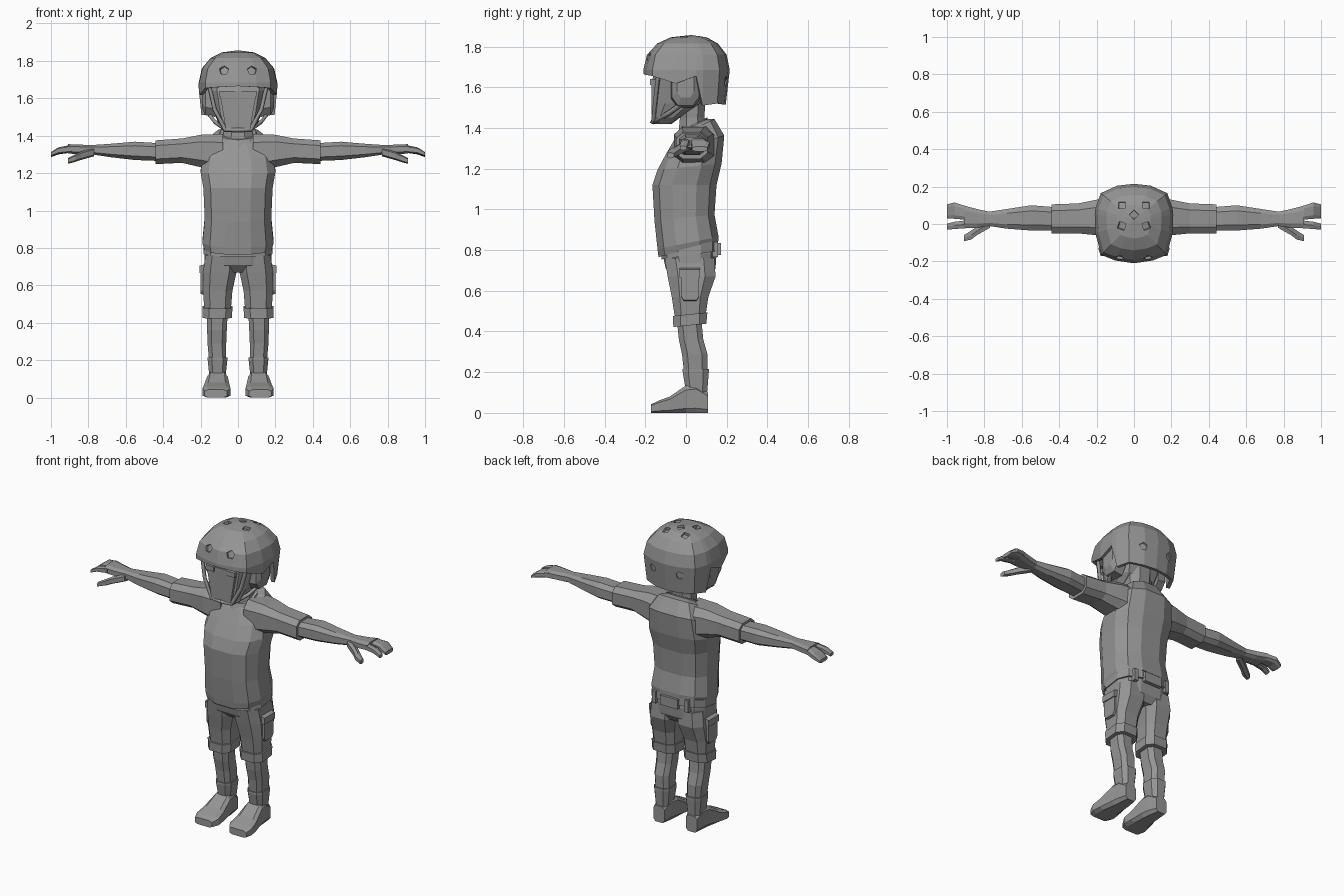
import bpy, bmesh, math
from mathutils import Vector

grey = bpy.data.materials.new("plain grey")
grey.diffuse_color = (0.3, 0.3, 0.3, 1)


def make(name, bm, mirror=False):
    bmesh.ops.recalc_face_normals(bm, faces=bm.faces)
    me = bpy.data.meshes.new(name)
    bm.to_mesh(me)
    bm.free()
    ob = bpy.data.objects.new(name, me)
    bpy.context.collection.objects.link(ob)
    me.materials.append(grey)
    if mirror:
        ob.modifiers.new("mirror", 'MIRROR')
    return ob


def loft(name, axis, rows, n=8, p=0.65, mirror=True):
    """Rows are (position, u0, u1, v0, v1, optional tilt) along an axis."""
    bm = bmesh.new()
    rings = []
    for row in rows:
        t, u0, u1, v0, v1 = row[:5]
        tilt = row[5] if len(row) > 5 else 0
        unit = []
        for i in range(n):
            a = 2 * math.pi * (i + 0.5) / n
            c, s = math.cos(a), math.sin(a)
            unit.append((math.copysign(abs(c) ** p, c), math.copysign(abs(s) ** p, s)))
        mu, mv = max(q[0] for q in unit), max(q[1] for q in unit)
        ring = []
        for c, s in unit:
            u = (u0 + u1) / 2 + c / mu * (u1 - u0) / 2
            dv = s / mv * (v1 - v0) / 2
            v, w = (v0 + v1) / 2 + dv, t + tilt * dv
            co = {'x': (w, u, v), 'y': (u, w, v), 'z': (u, v, w)}[axis]
            ring.append(bm.verts.new(co))
        rings.append(ring)
    for a, b in zip(rings, rings[1:]):
        for i in range(n):
            j = (i + 1) % n
            bm.faces.new((a[i], a[j], b[j], b[i]))
    bm.faces.new(rings[0])
    bm.faces.new(rings[-1])
    return make(name, bm, mirror)


def centred(rows):
    return [(r[0], -r[1]) + tuple(r[1:]) for r in rows]


def box(name, x, y, z, mirror=False):
    return loft(name, 'z', [(z[0], *x, *y), (z[1], *x, *y)], 4, 1, mirror)


def strap(name, pts, r):
    cu = bpy.data.curves.new(name, 'CURVE')
    cu.dimensions = '3D'
    cu.bevel_depth, cu.bevel_resolution, cu.use_fill_caps = r, 0, True
    sp = cu.splines.new('POLY')
    sp.points.add(len(pts) - 1)
    for q, co in zip(sp.points, pts):
        q.co = (*co, 1)
    cu.materials.append(grey)
    ob = bpy.data.objects.new(name, cu)
    bpy.context.collection.objects.link(ob)
    ob.modifiers.new("mirror", 'MIRROR')


# Torso, neck, head
loft("shirt", 'z', centred([
    (.805, .18, -.135, .16, .27), (.835, .19, -.14, .16, .2), (.96, .178, -.155, .14, .1),
    (1.12, .185, -.165, .15, 0), (1.21, .2, -.14, .175, .1), (1.32, .185, -.095, .188, .3),
    (1.395, .13, -.055, .14, .5), (1.41, .095, -.035, .105, .5)]), 12, .75, False)
loft("collar", 'z', centred([(1.38, .105, -.06, .11, .5), (1.415, .095, -.045, .105, .5)]), 10, .9, False)
loft("neck", 'z', centred([(1.34, .085, -.04, .1), (1.45, .075, -.03, .09), (1.6, .085, -.04, .1)]), 8, .9, False)
loft("head", 'z', centred([
    (1.42, .07, -.155, -.07), (1.45, .1, -.162, -.03), (1.52, .125, -.165, .08),
    (1.64, .15, -.165, .13), (1.75, .14, -.13, .14)]), 10, .6, False)
loft("nose_guard", 'z', centred([(1.435, .065, -.168, -.1), (1.64, .1, -.17, -.1)]), 4, 1, False)
box("eye", (.045, .1), (-.176, -.165), (1.61, 1.64), True)

# Helmet shell from half an outline with its own rim height at each point
half = [(0, -.21, 1.665, 1), (.1, -.195, 1.66, 1), (.175, -.165, 1.655, 1), (.207, -.05, 1.618, 1),
        (.21, .05, 1.655, 1), (.206, .085, 1.51, .95), (.178, .165, 1.52, .92),
        (.09, .205, 1.515, .9), (0, .215, 1.515, .9)]
outline = half + [(-x, y, z, s) for x, y, z, s in half[-2:0:-1]]
bm = bmesh.new()
rings = [[bm.verts.new((x * s, .02 + (y - .02) * s, z)) for x, y, z, s in outline]]
for z, k in ((1.685, 1), (1.76, .92), (1.815, .7), (1.845, .42)):
    rings.append([bm.verts.new((x * k, .02 + (y - .02) * k, z)) for x, y, _, _ in outline])
top = bm.verts.new((0, .03, 1.857))
m = len(outline)
for i in range(m):
    j = (i + 1) % m
    for a, b in zip(rings, rings[1:]):
        bm.faces.new((a[i], a[j], b[j], b[i]))
    bm.faces.new((rings[-1][i], rings[-1][j], top))
helmet = make("helmet", bm)
if helmet.data.polygons[0].normal.y > 0:
    helmet.data.flip_normals()
shell = helmet.modifiers.new("thickness", 'SOLIDIFY')
shell.thickness, shell.offset = .022, -1

# Helmet vents
bm = bmesh.new()
vents = [((0, .05, 1.856), (0, 0, 1), 4)]
for s in (-1, 1):
    vents += [((s * .065, .1, 1.838), (s * .2, .2, 1), 4), ((s * .065, -.01, 1.842), (s * .2, -.1, 1), 4),
              ((s * .075, -.18, 1.75), (s * .2, -1, .35), 5), ((s * .095, .2, 1.63), (s * .3, 1, -.05), 5)]
for loc, d, n in vents:
    rot = Vector(d).to_track_quat('Z', 'Y').to_matrix().to_4x4()
    rot.translation = loc
    bmesh.ops.create_cone(bm, cap_ends=True, segments=n, radius1=.024, radius2=.028,
                          depth=.026, matrix=rot)
cutter = make("vent_cutter", bm)
cutter.hide_render = True
cutter.hide_set(True)
cutter.display_type = 'WIRE'
cut = helmet.modifiers.new("vents", 'BOOLEAN')
cut.operation, cut.object, cut.solver = 'DIFFERENCE', cutter, 'EXACT'

# Ear pads and straps
loft("ear_pad", 'x', [(.12, -.075, .07, 1.5, 1.69), (.175, -.07, .065, 1.51, 1.69),
                      (.193, -.045, .04, 1.55, 1.67)], 8, .7)
strap("chin_strap", [(.175, .01, 1.54), (.125, -.08, 1.475), (.065, -.16, 1.432), (0, -.165, 1.43)], .013)
strap("cheek_strap", [(.155, -.135, 1.67), (.125, -.15, 1.54), (.07, -.16, 1.435)], .012)

# Arms and hands
loft("sleeve", 'x', [(.08, -.06, .15, 1.2, 1.41), (.2, -.06, .13, 1.232, 1.405),
                     (.3, -.05, .11, 1.255, 1.385), (.44, -.05, .105, 1.248, 1.375)])
loft("forearm", 'x', [(.42, -.035, .09, 1.265, 1.36), (.55, -.035, .1, 1.27, 1.368),
                      (.68, -.025, .08, 1.285, 1.357), (.78, -.01, .065, 1.3, 1.35)])
loft("palm", 'x', [(.77, -.01, .065, 1.3, 1.35), (.84, -.02, .08, 1.3, 1.352),
                   (.91, -.022, .098, 1.305, 1.355)])
loft("fingers", 'x', [(.89, .022, .093, 1.31, 1.352), (.96, .028, .115, 1.3, 1.338),
                      (1, .03, .105, 1.285, 1.308)])
loft("index_finger", 'x', [(.89, -.022, .02, 1.31, 1.35), (.96, -.027, .012, 1.303, 1.338),
                           (1, -.03, .002, 1.29, 1.312)], 6)
loft("thumb", 'x', [(.77, -.02, .03, 1.29, 1.335), (.84, -.06, -.015, 1.27, 1.315),
                    (.87, -.083, -.035, 1.26, 1.3), (.91, -.092, -.06, 1.25, 1.28)], 6)

# Shorts with belt, pouch and pockets
loft("shorts_hips", 'z', centred([(.67, .15, -.06, .12), (.71, .178, -.1, .145), (.78, .178, -.115, .15),
                                  (.85, .165, -.115, .14)]), 12, .7, False)
loft("belt", 'z', centred([(.775, .184, -.12, .158, .15), (.82, .182, -.12, .156, .2)]), 12, .7, False)
box("belt_pouch", (-.06, .06), (.12, .172), (.775, .835))
box("belt_loop", (.1, .125), (.12, .158), (.765, .84), True)
loft("shorts_leg", 'z', [(.76, .005, .175, -.105, .14), (.67, .008, .187, -.09, .145),
                         (.57, .03, .187, -.07, .11), (.47, .038, .18, -.055, .095)])
loft("shorts_cuff", 'z', [(.43, .032, .19, -.062, .1, .1), (.485, .03, .19, -.065, .105, .1)])
loft("side_pocket", 'x', [(.15, -.025, .065, .54, .7), (.2, -.025, .065, .555, .69)], 8, .4)
loft("pocket_flap", 'x', [(.15, -.032, .07, .665, .72), (.206, -.032, .07, .665, .705)], 4, 1)

# Lower legs, socks and shoes
loft("shin", 'z', [(.46, .055, .168, -.045, .075), (.36, .06, .165, -.035, .085),
                   (.29, .063, .163, -.02, .105), (.2, .063, .155, -.01, .105),
                   (.08, .07, .15, 0, .1)])
loft("sock", 'z', [(.1, .068, .152, 0, .104), (.2, .057, .162, -.016, .112), (.215, .057, .162, -.016, .112)])
loft("shoe", 'y', [(.107, .075, .15, 0, .1), (.05, .062, .158, 0, .14), (0, .055, .165, 0, .135),
                   (-.08, .045, .182, 0, .08), (-.135, .04, .19, 0, .06), (-.172, .06, .178, 0, .042)], 8, .45)
